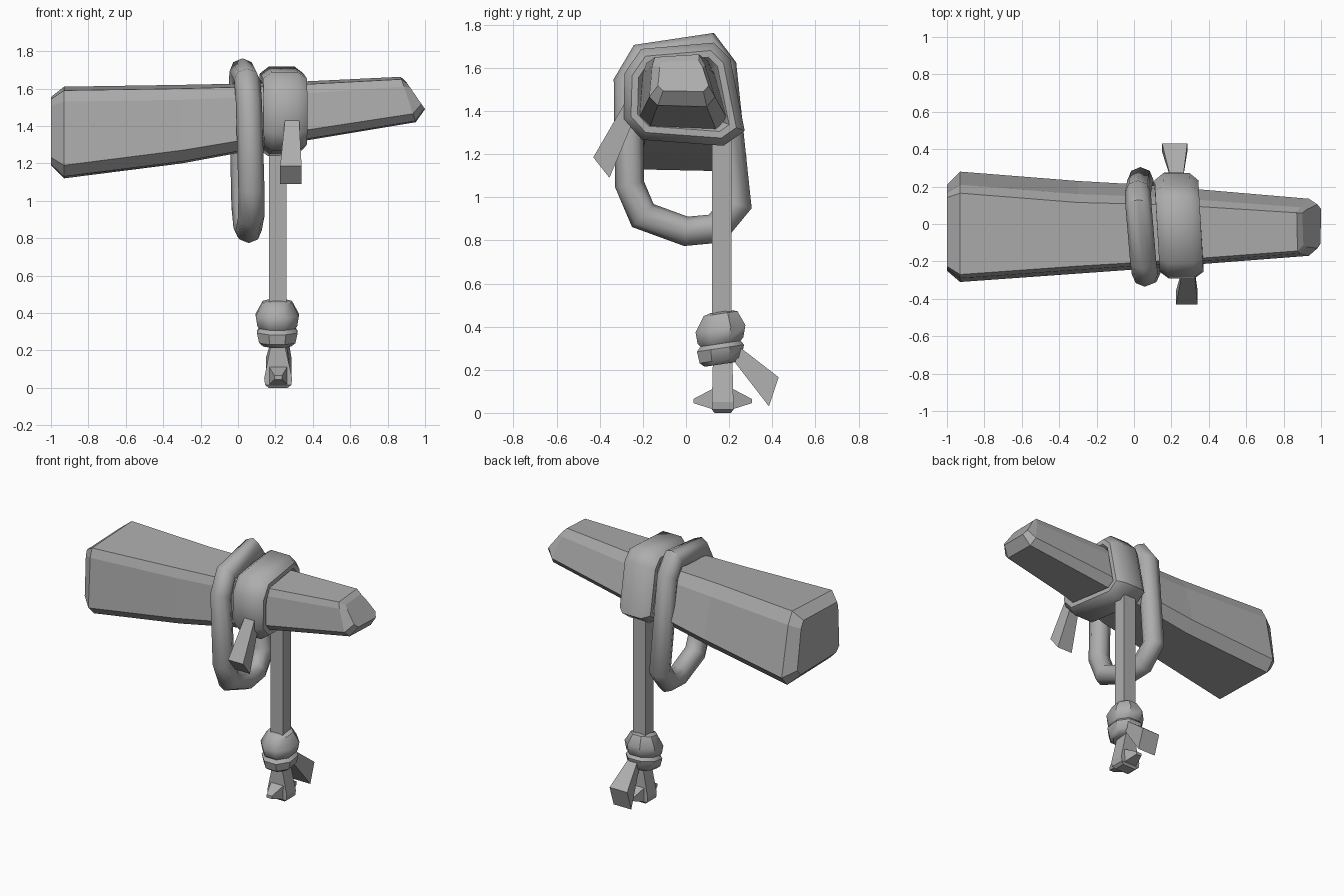
import bpy, bmesh, math
from mathutils import Vector

if "Cube" in bpy.data.objects:
    bpy.data.objects.remove(bpy.data.objects["Cube"])

grey = bpy.data.materials.new("neutral grey")
grey.diffuse_color = (0.42, 0.42, 0.42, 1)
grey.use_nodes = True
grey.node_tree.nodes["Principled BSDF"].inputs["Base Color"].default_value = grey.diffuse_color


def loft(name, rings, closed=False, smooth=None):
    """Skin a list of equal-length point rings; cap the ends unless closed."""
    bm = bmesh.new()
    vs = [[bm.verts.new(p) for p in r] for r in rings]
    n, m = len(rings), len(rings[0])
    for i in range(n if closed else n - 1):
        a, b = vs[i], vs[(i + 1) % n]
        for j in range(m):
            k = (j + 1) % m
            bm.faces.new((a[j], a[k], b[k], b[j]))
    if not closed:
        bm.faces.new(vs[0])
        bm.faces.new(vs[-1])
    bmesh.ops.recalc_face_normals(bm, faces=bm.faces[:])
    me = bpy.data.meshes.new(name)
    bm.to_mesh(me)
    bm.free()
    me.materials.append(grey)
    ob = bpy.data.objects.new(name, me)
    bpy.context.collection.objects.link(ob)
    if smooth:
        bpy.ops.object.select_all(action='DESELECT')
        ob.select_set(True)
        bpy.context.view_layer.objects.active = ob
        bpy.ops.object.shade_smooth_by_angle(angle=math.radians(smooth))
    return ob


def beam_section(xt, xb, zb, zt, yf, yb, c):
    """Chamfered, slightly tapered section; x runs from xt (top) to xb (bottom)."""
    pts = [(yf + .04 * c, zt - .02 * c), (yf + .02 * c, zt - .08 * c),
           (yf, zb + .07 * c), (yf + .06 * c, zb + .01 * c),
           (yb - .06 * c, zb), (yb, zb + .07 * c),
           (yb - .07 * c, zt - .08 * c), (yb - .115 * c, zt)]
    return [(xt + (xb - xt) * (zt - z) / (zt - zb), y, z) for y, z in pts]


def band(name, path, w, t, cx, profile, smooth):
    """Sweep a profile round a closed path in the yz plane with mitred corners."""
    rings, n = [], len(path)
    for i in range(n):
        p = Vector(path[i])
        d1 = (p - Vector(path[i - 1])).normalized()
        d2 = (Vector(path[(i + 1) % n]) - p).normalized()
        n1, n2 = Vector((-d1.y, d1.x)), Vector((-d2.y, d2.x))
        nm = (n1 + n2).normalized()
        nm /= max(nm.dot(n1), .75)
        ring = []
        for a, b in profile:
            q = p + nm * b * t
            ring.append((cx(p.x, p.y) + a * w, q.x, q.y))
        rings.append(ring)
    return loft(name, rings, True, smooth)


def strap(name, rows):
    """Box-like strip; each row is x0, x1 and two (y, z) edges."""
    return loft(name, [[(x0, *a), (x1, *a), (x1, *b), (x0, *b)] for x0, x1, a, b in rows])


# Tapered beam with chamfered ends
loft("beam", [
    beam_section(-1.0, -1.0, 1.19, 1.555, -.25, .21, .6),
    beam_section(-.93, -.93, 1.12, 1.61, -.31, .28, 1),
    beam_section(-.3, -.3, 1.20, 1.62, -.265, .23, 1),
    beam_section(.05, .05, 1.265, 1.627, -.24, .21, .9),
    beam_section(.35, .35, 1.32, 1.638, -.215, .185, .8),
    beam_section(.87, .95, 1.42, 1.663, -.17, .135, .65),
    beam_section(.90, 1.0, 1.49, 1.635, -.13, .105, .4)])

# Hanging ring
round_profile = [(math.cos(k * math.pi / 4), math.sin(k * math.pi / 4)) for k in range(8)]
band("hanging_ring",
     [(-.20, 1.645), (.10, 1.69), (.168, 1.60), (.235, .97), (.14, .855),
      (0, .842), (-.2, .915), (-.262, 1.06), (-.268, 1.53)],
     .07, .067, lambda y, z: .045 - .08 * y - .03 * (z - 1.25), round_profile, 50)

# Broad binding around the beam
flat_profile = [(1, .3), (.6, 1), (-.6, 1), (-1, .3), (-1, -.3), (-.6, -1), (.6, -1), (1, -.3)]
band("beam_binding",
     [(-.18, 1.64), (.11, 1.665), (.16, 1.615), (.217, 1.33), (.16, 1.29),
      (-.18, 1.315), (-.24, 1.38), (-.235, 1.56)],
     .117, .05, lambda y, z: .24 - .06 * y, flat_profile, 50)

# Loose end of the binding
strap("binding_tail", [(.255, .325, (-.265, 1.47), (-.25, 1.34)),
                       (.225, .34, (-.43, 1.185), (-.355, 1.09))])

# Vertical rope
strap("rope", [(.165, .26, (.12, z), (.21, z)) for z in (.4, 1.34)])


# Knot made of two tilted bulges
def bulge(name, rows, tilt):
    rings = []
    for r, z in rows:
        ring = []
        for k in range(8):
            a = (k + .5) * math.pi / 4
            y = r * math.sin(a)
            ring.append((.21 + r * math.cos(a), .16 + y, z + tilt * y))
        rings.append(ring)
    return loft(name, rings, smooth=40)


bulge("knot_upper", [(.08, .30), (.115, .335), (.125, .39), (.085, .46), (.05, .47)], .15)
bulge("knot_lower", [(.08, .225), (.105, .245), (.118, .30), (.09, .335)], .15)

# Knot tail and flared rope end
strap("knot_tail", [(.20, .26, (.23, .32), (.23, .23)),
                    (.15, .285, (.43, .165), (.385, .03))])
strap("rope_end", [(x0, x1, (.12 + i, z), (.22 - i, z)) for x0, x1, z, i in
                   ((.18, .245, .25, .005), (.14, .29, .05, 0), (.145, .285, .015, 0), (.165, .265, 0, .012))])

# Frayed points on both sides of the rope end
for side, label in ((-1, "front"), (1, "back")):
    strap("fray_" + label, [
        (.165, .265, (.17 + side * .04, .115), (.17 + side * .04, .015)),
        (.195, .235, (.17 + side * .135, .065), (.17 + side * .135, .045))])
